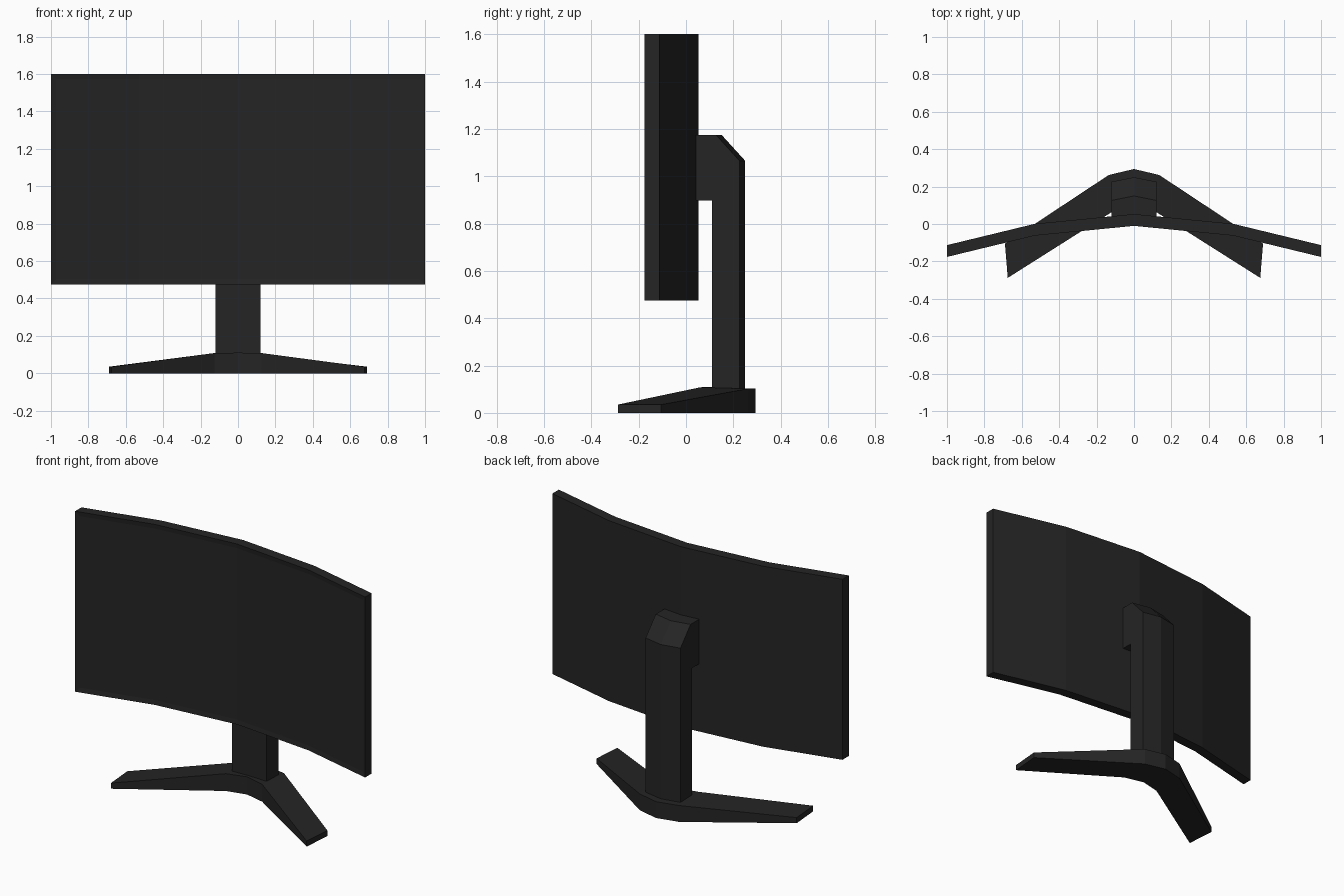
import bpy
import bmesh

if "Cube" in bpy.data.objects:
    bpy.data.objects.remove(bpy.data.objects["Cube"])


def make_material(name, rgb):
    mat = bpy.data.materials.new(name)
    mat.use_nodes = True
    color = (*rgb, 1.0)
    mat.diffuse_color = color
    mat.node_tree.nodes["Principled BSDF"].inputs["Base Color"].default_value = color
    return mat


black = make_material("matte black plastic", (0.018, 0.018, 0.018))


def loft(bm, rings):
    """Join closed rings of equal length and cap both ends."""
    loops = [[bm.verts.new(p) for p in ring] for ring in rings]
    for a, b in zip(loops, loops[1:]):
        for i in range(len(a)):
            j = (i + 1) % len(a)
            bm.faces.new((a[i], a[j], b[j], b[i]))
    bm.faces.new(loops[0][::-1])
    bm.faces.new(loops[-1])
    bmesh.ops.recalc_face_normals(bm, faces=bm.faces)


def finish(bm, name):
    mesh = bpy.data.meshes.new(name)
    bm.to_mesh(mesh)
    bm.free()
    mesh.materials.append(black)
    obj = bpy.data.objects.new(name, mesh)
    bpy.context.collection.objects.link(obj)
    return obj


def mirrored(half):
    """Extend sections listed from the centre outwards to both sides."""
    left = [[(-x, y, z) for x, y, z in ring] for ring in half[:0:-1]]
    return left + half


# Curved display panel: four flat segments with a thin recessed screen
bottom, top = 0.475, 1.6
sections = []
for x, front, back in ((0, -0.01, 0.053), (0.53, -0.062, 0.001), (1, -0.176, -0.113)):
    sections.append([(x, front, bottom), (x, back, bottom), (x, back, top), (x, front, top)])
bm = bmesh.new()
loft(bm, mirrored(sections))
screen_faces = [f for f in bm.faces if f.normal.y < -0.8]
bmesh.ops.inset_region(bm, faces=screen_faces, thickness=0.028, depth=-0.004,
                       use_even_offset=True)
finish(bm, "display_panel")

# Upright column with mounting neck: the back comes to a shallow vertical ridge
sections = []
for x, shift in ((0, 0), (0.12, -0.024)):
    profile = [(0.04, 0.897), (0.04, 1.175), (0.15 + shift, 1.175), (0.25 + shift, 1.065),
               (0.25 + shift, 0.09), (0.11, 0.09), (0.11, 0.897)]
    sections.append([(x, y, z) for y, z in profile])
bm = bmesh.new()
loft(bm, mirrored(sections))
finish(bm, "stand_column")

# V-shaped foot: tapering legs sweep forwards from a blunt centre
sections = []
for front, back, front_z, back_z in (((0, 0.09), (0, 0.294), 0.11, 0.102),
                                     ((0.125, 0.06), (0.135, 0.262), 0.108, 0.102),
                                     ((0.675, -0.288), (0.69, -0.105), 0.035, 0.035)):
    sections.append([(*front, 0), (*back, 0), (*back, back_z), (*front, front_z)])
bm = bmesh.new()
loft(bm, mirrored(sections))
finish(bm, "stand_foot")
